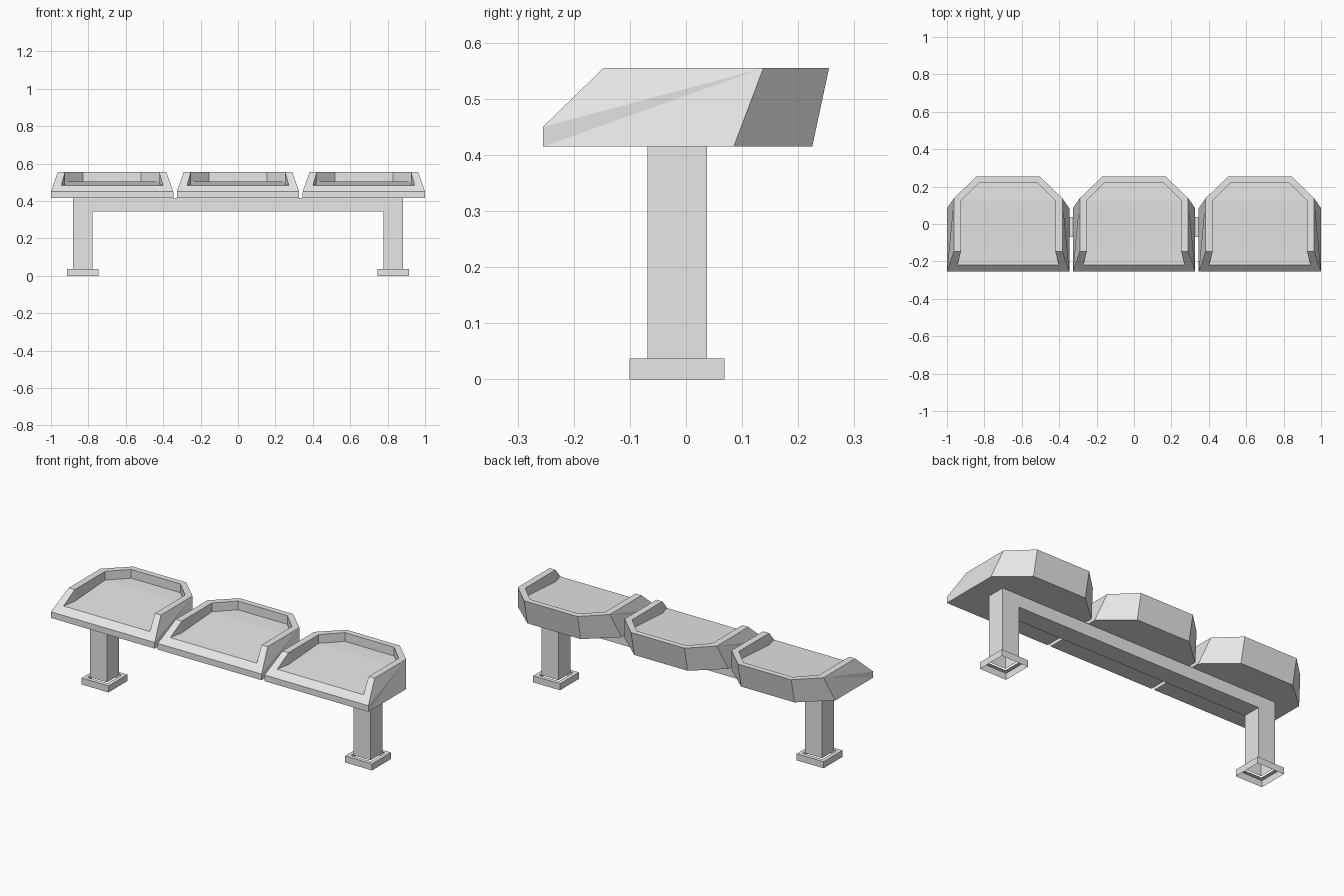
import bpy
import bmesh

cube = bpy.data.objects.get("Cube")
if cube:
    bpy.data.objects.remove(cube, do_unlink=True)

# Single light grey material
grey = bpy.data.materials.new("light_grey")
grey.use_nodes = True
COLOR = (0.8, 0.8, 0.8, 1.0)
grey.diffuse_color = COLOR
grey.node_tree.nodes["Principled BSDF"].inputs["Base Color"].default_value = COLOR


def make_object(name, bm):
    mesh = bpy.data.meshes.new(name)
    bm.to_mesh(mesh)
    bm.free()
    mesh.materials.append(grey)
    obj = bpy.data.objects.new(name, mesh)
    bpy.context.collection.objects.link(obj)
    return obj


# Half of the seat shell, mirrored across its own centre
HALF = {
    "base_front": (0.327, -0.255, 0.415),
    "base_side": (0.327, 0.085, 0.415),
    "base_back": (0.168, 0.225, 0.415),
    "lip": (0.327, -0.255, 0.45),
    "rim_front": (0.29, -0.147, 0.555),
    "rim_side": (0.29, 0.138, 0.555),
    "rim_back": (0.168, 0.255, 0.555),
    "in_front": (0.252, -0.147, 0.555),
    "in_side": (0.252, 0.125, 0.555),
    "in_back": (0.155, 0.222, 0.555),
    "notch": (0.272, -0.22, 0.484),
    "pan_front": (0.252, -0.147, 0.488),
    "pan_side": (0.252, 0.125, 0.505),
    "pan_back": (0.155, 0.222, 0.505),
}

# Faces that occur once on each side
SIDE_FACES = [
    "lip rim_front rim_side",
    "lip base_front rim_side",
    "base_front base_side rim_side",
    "base_side base_back rim_back rim_side",
    "rim_front rim_side in_side in_front",
    "rim_side rim_back in_back in_side",
    "lip rim_front in_front notch",
    "in_front notch pan_front",
    "in_front pan_front pan_side in_side",
    "in_side pan_side pan_back in_back",
]

# Faces that span from one side to the other
SPAN_FACES = [
    "base_front base_side base_back",
    "base_front lip",
    "lip notch",
    "base_back rim_back",
    "rim_back in_back",
    "in_back pan_back",
    "notch pan_front",
    "pan_front pan_side",
    "pan_side pan_back",
]


def make_seat(name, x):
    bm = bmesh.new()
    left = {k: bm.verts.new(p) for k, p in HALF.items()}
    right = {k: bm.verts.new((-p[0], p[1], p[2])) for k, p in HALF.items()}
    for names in SIDE_FACES:
        for side in (left, right):
            bm.faces.new([side[k] for k in names.split()])
    for names in SPAN_FACES:
        keys = names.split()
        bm.faces.new([left[k] for k in keys] + [right[k] for k in reversed(keys)])
    bmesh.ops.recalc_face_normals(bm, faces=bm.faces[:])
    make_object(name, bm).location.x = x


for label, x in (("right", -0.673), ("middle", 0), ("left", 0.673)):
    make_seat(label + "_seat", x)

# Support frame: beam and two legs in one extruded arch, legs open below
LEG_X, LEG_HALF, LEG_Y = 0.83, 0.053, -0.016
FOOT_TOP, BEAM_LOW, BEAM_TOP = 0.037, 0.345, 0.415
outer, inner = LEG_X + LEG_HALF, LEG_X - LEG_HALF
arch = [(outer, FOOT_TOP), (outer, BEAM_TOP), (-outer, BEAM_TOP), (-outer, FOOT_TOP),
        (-inner, FOOT_TOP), (-inner, BEAM_LOW), (inner, BEAM_LOW), (inner, FOOT_TOP)]
bm = bmesh.new()
profile = bm.faces.new([bm.verts.new((x, LEG_Y - LEG_HALF, z)) for x, z in arch])
extruded = bmesh.ops.extrude_face_region(bm, geom=[profile], use_keep_orig=True)
moved = [g for g in extruded["geom"] if isinstance(g, bmesh.types.BMVert)]
bmesh.ops.translate(bm, verts=moved, vec=(0, 2 * LEG_HALF, 0))
bmesh.ops.recalc_face_normals(bm, faces=bm.faces[:])
open_ends = [f for f in bm.faces if all(v.co.z < FOOT_TOP + 0.001 for v in f.verts)]
bmesh.ops.delete(bm, geom=open_ends, context="FACES")
make_object("support_frame", bm)

# Feet: hollow plinths, open below and under each leg
FOOT_HALF = 0.085
for label, side in (("right", -1), ("left", 1)):
    bm = bmesh.new()
    bmesh.ops.create_cube(bm, size=1)
    for v in bm.verts:
        v.co = (v.co.x * 2 * FOOT_HALF, v.co.y * 2 * FOOT_HALF, (v.co.z + 0.5) * FOOT_TOP)
    top = max(bm.faces, key=lambda f: f.calc_center_median().z)
    bottom = min(bm.faces, key=lambda f: f.calc_center_median().z)
    bmesh.ops.inset_region(bm, faces=[top], thickness=FOOT_HALF - LEG_HALF)
    bmesh.ops.delete(bm, geom=[top, bottom], context="FACES")
    make_object(label + "_foot", bm).location = (side * LEG_X, LEG_Y, 0)
